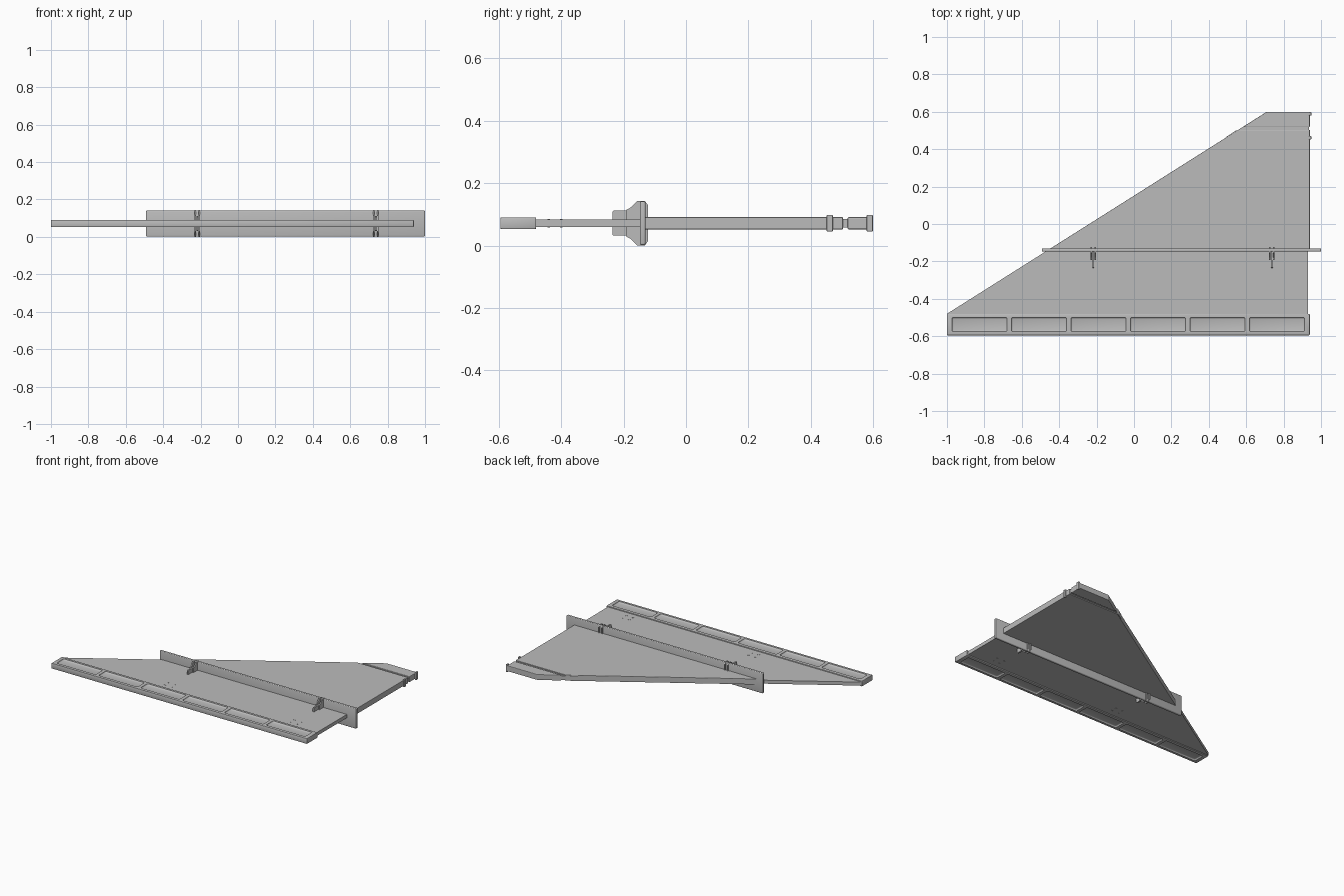
import bpy, bmesh
from mathutils import Vector

cube = bpy.data.objects.get("Cube")
if cube:
    bpy.data.objects.remove(cube, do_unlink=True)

grey = bpy.data.materials.new("plain grey")
grey.use_nodes = True
COLOUR = (0.5, 0.5, 0.5, 1)
grey.diffuse_color = COLOUR
grey.node_tree.nodes["Principled BSDF"].inputs["Base Color"].default_value = COLOUR

MID = 0.0715   # height of the mirror plane of the fin


def prism(name, outline, axis, lo, hi, bevel=0, segments=2):
    """Extrude a 2D outline along an axis: z takes (x, y), x takes (y, z)."""
    bm = bmesh.new()
    place = (lambda a, b: (a, b, lo)) if axis == 'z' else (lambda a, b: (lo, a, b))
    face = bm.faces.new([bm.verts.new(place(a, b)) for a, b in outline])
    step = Vector((0, 0, hi - lo)) if axis == 'z' else Vector((hi - lo, 0, 0))
    top = bmesh.ops.extrude_face_region(bm, geom=[face])
    bmesh.ops.translate(bm, vec=step,
                        verts=[v for v in top['geom'] if isinstance(v, bmesh.types.BMVert)])
    bmesh.ops.recalc_face_normals(bm, faces=bm.faces[:])
    if bevel:
        bmesh.ops.bevel(bm, geom=bm.edges[:], offset=bevel, segments=segments,
                        profile=0.5, affect='EDGES')
    mesh = bpy.data.meshes.new(name)
    bm.to_mesh(mesh)
    bm.free()
    obj = bpy.data.objects.new(name, mesh)
    bpy.context.collection.objects.link(obj)
    mesh.materials.append(grey)
    return obj


def rect(a0, a1, b0, b1):
    return [(a0, b0), (a1, b0), (a1, b1), (a0, b1)]


def edge_x(y):
    """Position of the slanted leading edge at a given y."""
    return -1 + (y + 0.48) / 0.6316


def panel(name, y0, y1, half, right, bevel=0):
    outline = [(edge_x(y0), y0), (right, y0), (right, y1), (edge_x(y1), y1)]
    return prism(name, outline, 'z', MID - half, MID + half, bevel)


# Fin panels: thin near the rail, thick behind the cross plate, grooved at the tip
panel("front_panel", -0.48, -0.135, 0.012, 0.93)
panel("main_panel", -0.135, 0.503, 0.0195, 0.94, 0.002)
panel("tip_neck", 0.49, 0.53, 0.013, 0.935)
panel("tip_panel", 0.518, 0.599, 0.0195, 0.94, 0.004)

# Edge clips on the straight side and a pad on the slanted side
for name, y in (("main_edge_clip", 0.461), ("tip_edge_clip", 0.589)):
    prism(name, rect(y - 0.01, y + 0.01, MID - 0.027, MID + 0.027), 'x', 0.936, 0.948, 0.003)
pad = [(edge_x(y) + dx, y) for y, dx in
       ((0.46, 0.01), (0.465, -0.004), (0.50, -0.006), (0.503, 0.01))]
prism("slanted_edge_pad", pad, 'z', MID - 0.017, MID + 0.017)

# Rail with six recessed pockets on each side
rail = prism("rail", rect(-1, 0.94, -0.595, -0.48), 'z', MID - 0.019, MID + 0.019, 0.004)
cutters = []
for i in range(6):
    x = -0.973 + i * 0.318
    for side in (-1, 1):
        z = MID + side * 0.024
        cutters.append(prism("pocket_cutter", rect(x, x + 0.295, -0.576, -0.50),
                             'z', z - 0.013, z + 0.013, 0.008, 3))
for cutter in cutters:
    cut = rail.modifiers.new("pocket", 'BOOLEAN')
    cut.operation = 'DIFFERENCE'
    cut.solver = 'EXACT'
    cut.object = cutter
bpy.context.view_layer.objects.active = rail
rail.select_set(True)
for cut in list(rail.modifiers):
    bpy.ops.object.modifier_apply(modifier=cut.name)
for cutter in cutters:
    bpy.data.objects.remove(cutter, do_unlink=True)

# Upright cross plate
prism("cross_plate", rect(-0.492, 1.0, -0.148, -0.13), 'z', 0.002, 0.141, 0.005, 3)

# Brackets gripping the cross plate above and below the fin
lug = [(-0.192, 0.01), (-0.192, 0.042), (-0.178, 0.05), (-0.156, 0.0715),
       (-0.132, 0.0715), (-0.122, 0.058), (-0.122, 0.01)]
tongue = [(-0.236, 0.01), (-0.236, 0.036), (-0.232, 0.04), (-0.14, 0.04), (-0.14, 0.01)]
for x in (-0.218, 0.737):
    for side, level in ((1, "upper"), (-1, "lower")):
        def flip(points):
            return [(y, MID + side * z) for y, z in points]
        prism(level + "_tongue", flip(tongue), 'x', x - 0.005, x + 0.005)
        for dx in (-0.011, 0.011):
            prism(level + "_lug", flip(lug), 'x', x + dx - 0.004, x + dx + 0.004)
        # Four small fastener heads in front of each bracket
        z = MID + side * 0.012
        for dx in (-0.025, 0.025):
            for y in (-0.44, -0.40):
                prism(level + "_fastener", rect(x + dx - 0.006, x + dx + 0.006, y - 0.004, y + 0.004),
                      'z', z - 0.0015, z + 0.0015)

# Smooth the rounded edges and keep the rest flat
bpy.ops.object.select_all(action='DESELECT')
for name in ("rail", "cross_plate"):
    bpy.data.objects[name].select_set(True)
bpy.context.view_layer.objects.active = rail
bpy.ops.object.shade_smooth_by_angle(angle=0.6)
